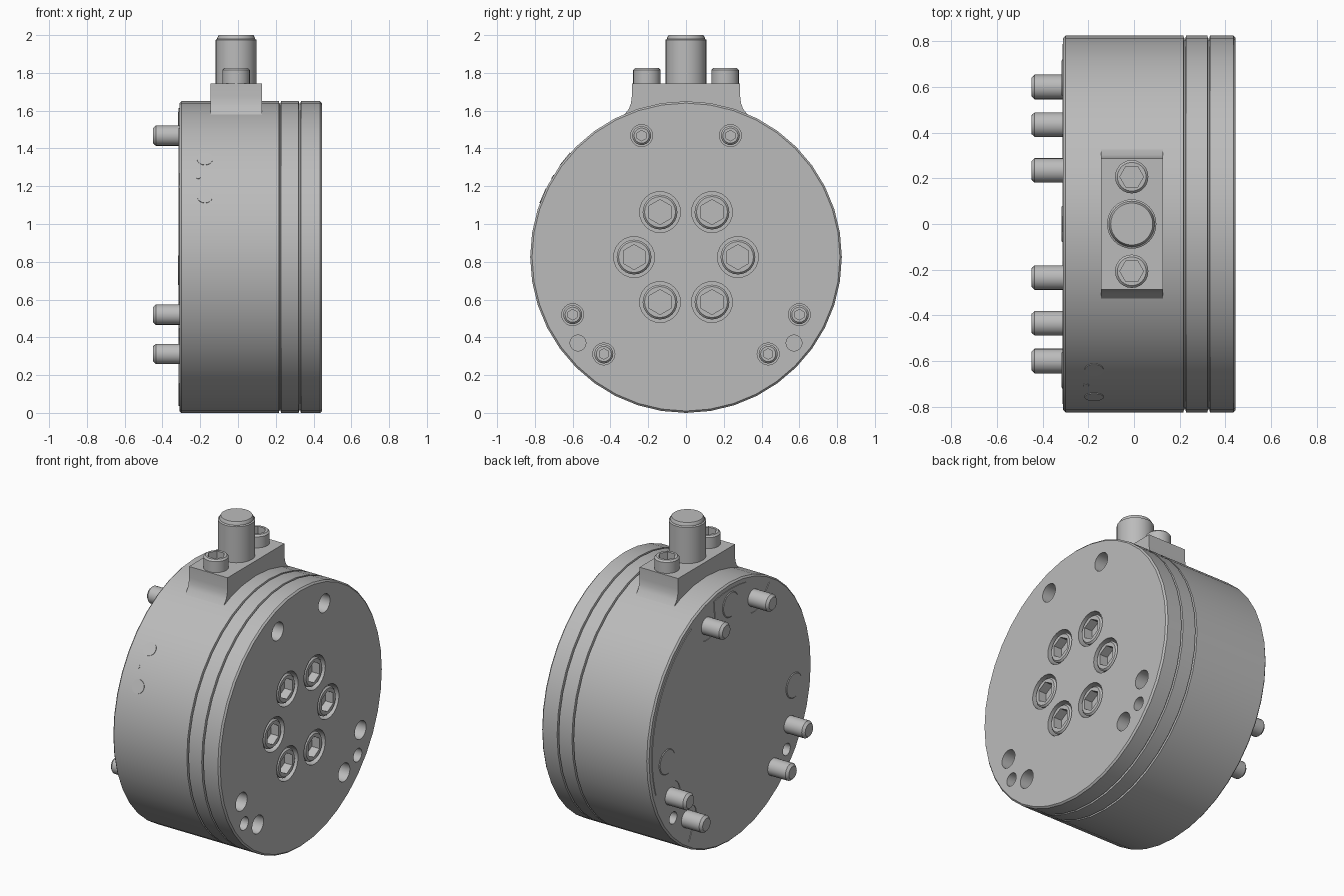
import bpy, bmesh
from math import sin, cos, pi, hypot, sqrt
from mathutils import Matrix, Vector

if "Cube" in bpy.data.objects:
    bpy.data.objects.remove(bpy.data.objects["Cube"])

grey = bpy.data.materials.new("machined_grey")
grey.use_nodes = True
grey.diffuse_color = (0.5, 0.5, 0.5, 1)
grey.node_tree.nodes["Principled BSDF"].inputs["Base Color"].default_value = (0.5, 0.5, 0.5, 1)

CZ, R = 0.825, 0.825
BACK, FACE = -0.31, 0.445
TO_X = Matrix.Rotation(pi / 2, 4, "Y")
TO_Z = Matrix.Identity(4)


def finish(name, bm, matrix=TO_Z):
    bmesh.ops.recalc_face_normals(bm, faces=bm.faces)
    bm.transform(matrix)
    mesh = bpy.data.meshes.new(name)
    bm.to_mesh(mesh)
    bm.free()
    mesh.materials.append(grey)
    ob = bpy.data.objects.new(name, mesh)
    bpy.context.collection.objects.link(ob)
    smooth(ob)
    return ob


def smooth(ob):
    bpy.ops.object.select_all(action="DESELECT")
    ob.select_set(True)
    bpy.context.view_layer.objects.active = ob
    bpy.ops.object.shade_smooth_by_angle(angle=pi / 6)


def turn(bm, profile, segs, at=TO_Z):
    """Revolve (height, radius) pairs round the axis of a placement."""
    rings = [[bm.verts.new(at @ Vector((r * cos(2 * pi * i / segs), r * sin(2 * pi * i / segs), h)))
              for i in range(segs)] for h, r in profile]
    for a, b in zip(rings, rings[1:]):
        for i in range(segs):
            j = (i + 1) % segs
            bm.faces.new((a[i], a[j], b[j], b[i]))
    bm.faces.new(rings[0])
    bm.faces.new(rings[-1])


def turned(name, profile, segs, matrix):
    bm = bmesh.new()
    turn(bm, profile, segs)
    return finish(name, bm, matrix)


def prism(name, outline, depth, matrix):
    bm = bmesh.new()
    face = bm.faces.new([bm.verts.new((x, y, 0)) for x, y in outline])
    top = bmesh.ops.extrude_face_region(bm, geom=[face])["geom"]
    bmesh.ops.translate(bm, vec=(0, 0, depth), verts=[v for v in top if isinstance(v, bmesh.types.BMVert)])
    return finish(name, bm, matrix)


def cut(ob, cutter):
    mod = ob.modifiers.new("cut", "BOOLEAN")
    mod.object, mod.operation, mod.solver = cutter, "DIFFERENCE", "EXACT"
    bpy.ops.object.select_all(action="DESELECT")
    ob.select_set(True)
    bpy.context.view_layer.objects.active = ob
    bpy.ops.object.modifier_apply(modifier=mod.name)
    bpy.data.objects.remove(cutter)
    smooth(ob)


def on_disc(x, y, z):
    return Matrix.Translation((x, y, CZ + z)) @ TO_X


# Hole positions as (y, height above the axis)
pins = [(s * y, z) for s in (-1, 1) for y, z in ((0.235, 0.643), (0.6, -0.305), (0.435, -0.513))]
dowels = [(s * 0.572, -0.455) for s in (-1, 1)]
screws = [(0.275 * cos(k * pi / 3), 0.275 * sin(k * pi / 3)) for k in range(6)]

# Drum with chamfered rims and two grooves
c, g = 0.01, 0.012
profile = [(BACK, R - c), (BACK + c, R)]
for x in (0.222, 0.327):
    profile += [(x - 0.006, R), (x - 0.003, R - g), (x + 0.003, R - g), (x + 0.006, R)]
profile += [(FACE - c, R), (FACE, R - c)]
drum = turned("drum", profile, 40, Matrix.Translation((0, 0, CZ)) @ TO_X)

# Counterbores, bolt holes and dowel holes
bm = bmesh.new()
for spots, radius, depth in ((screws, 0.108, 0.08), (pins, 0.058, 0.14), (dowels, 0.042, 0.1)):
    for y, z in spots:
        turn(bm, [(-depth, radius), (0.05, radius)], 24, on_disc(FACE, y, z))
for y, z in dowels:
    turn(bm, [(-0.05, 0.038), (0.08, 0.038)], 20, on_disc(BACK, y, z))
cut(drum, finish("hole_cutter", bm))


def socket_screw(name, radius, height, hexagon, matrix):
    head = turned(name, [(0, radius), (height - 0.01, radius), (height, radius - 0.01)], 24, matrix)
    cut(head, turned("hex_cutter", [(height * 0.35, hexagon), (height + 0.05, hexagon)], 6, matrix))


# Six face screws
for y, z in screws:
    socket_screw("face_screw", 0.092, 0.085, 0.066, on_disc(FACE - 0.09, y, z))

# Bolt shanks standing out of the back, with collars in the front holes
for y, z in pins:
    turned("back_pin", [(-0.45, 0.04), (-0.435, 0.054), (BACK + 0.03, 0.054)], 20, on_disc(0, y, z))
    socket_screw("bolt_in_hole", 0.05, 0.06, 0.028, on_disc(FACE - 0.145, y, z))


# Back cover, scalloped round the pins
def cover_radius(a):
    r = 0.3
    while r < 0.785 and all(hypot(r * cos(a) - y, r * sin(a) - z) > 0.095 for y, z in pins + dowels):
        r += 0.004
    return r


outline = [(-cover_radius(a) * sin(a), cover_radius(a) * cos(a)) for a in (2 * pi * k / 180 for k in range(180))]
prism("back_cover", outline, 0.01, on_disc(BACK - 0.004, 0, 0))
for y, z in ((0, 0.69), (0.64, -0.07), (-0.64, -0.07)):
    turned("cover_plug", [(-0.004, 0.075), (0, 0.08), (0.01, 0.08)], 28, on_disc(BACK - 0.004, y, z))

# Connector base with flared feet
half = [(0.287, 1.745), (0.287, 1.675), (0.291, 1.64), (0.302, 1.61), (0.33, 1.575), (0.2, 1.5)]
sides = half + [(-y, z) for y, z in reversed(half)]
prism("connector_base", [(-z, y) for y, z in sides], 0.272, Matrix.Translation((-0.145, 0, 0)) @ TO_X)

# Round connector with chamfered, stepped end
turned("connector", [(1.7, 0.108), (1.975, 0.108), (1.98, 0.1), (1.985, 0.1), (2.0, 0.092)], 32,
       Matrix.Translation((-0.01, 0, 0)))

# Cap screws holding the connector
for s in (-1, 1):
    socket_screw("connector_screw", 0.073, 0.085, 0.052, Matrix.Translation((-0.01, s * 0.207, 1.74)))

# Small plugs set into the front of the rim
for x, z, r in ((-0.175, 0.52, 0.042), (-0.175, 0.325, 0.042), (-0.21, 0.425, 0.012)):
    out = Vector((0, -sqrt(R * R - z * z), z))
    place = Matrix.Translation(Vector((x, 0, CZ)) + out) @ out.to_track_quat("Z", "Y").to_matrix().to_4x4()
    turned("rim_plug", [(-0.03, r), (0.001, r)], 20, place)
